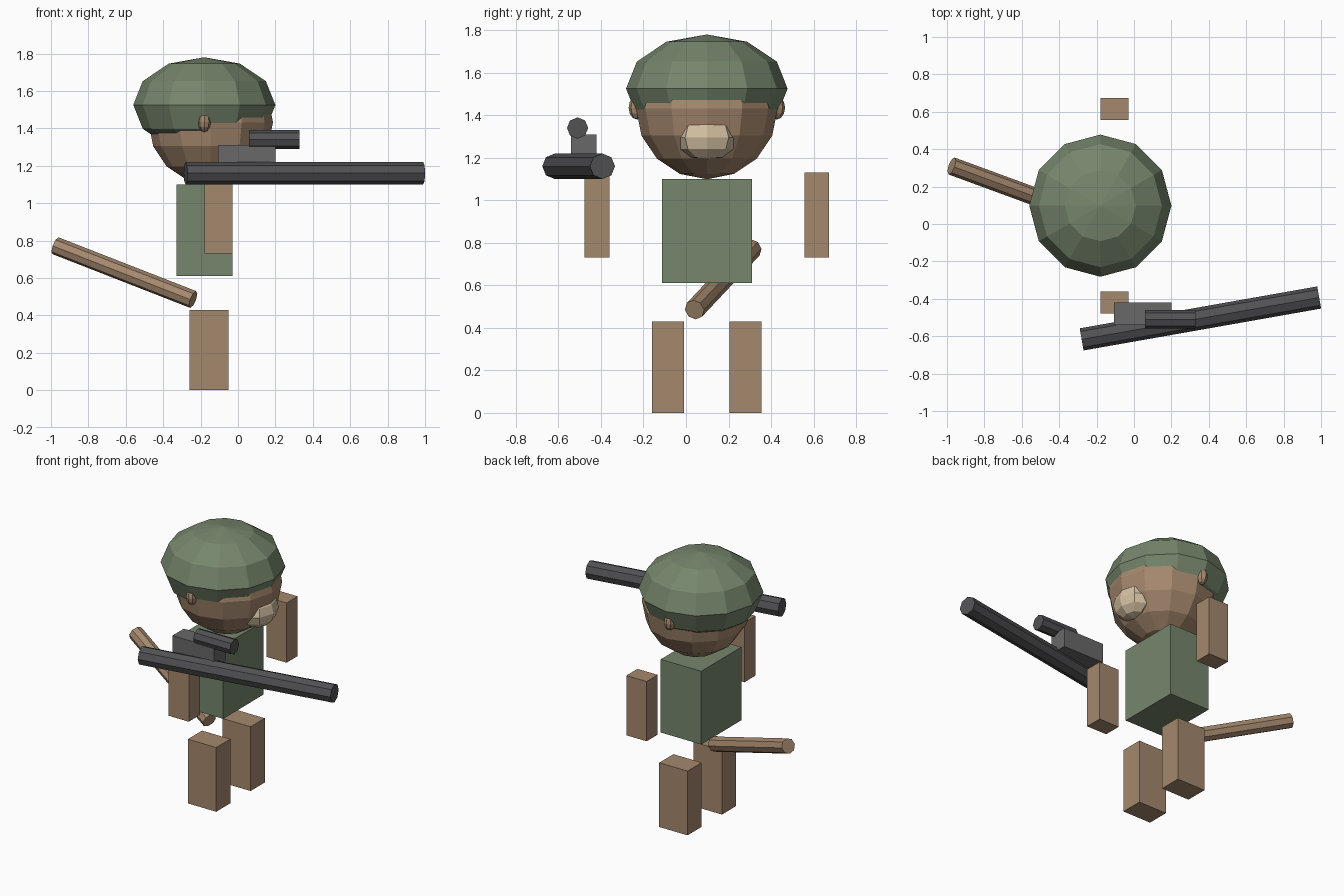
import bpy
from mathutils import Vector

if "Cube" in bpy.data.objects:
    bpy.data.objects.remove(bpy.data.objects["Cube"])


def material(name, hex_code):
    """Flat material from an sRGB hex colour."""
    def lin(c):
        c /= 255
        return c / 12.92 if c <= 0.04045 else ((c + 0.055) / 1.055) ** 2.4
    rgb = [lin(int(hex_code[i:i + 2], 16)) for i in (0, 2, 4)]
    m = bpy.data.materials.new(name)
    m.diffuse_color = (*rgb, 1)
    m.use_nodes = True
    m.node_tree.nodes["Principled BSDF"].inputs["Base Color"].default_value = m.diffuse_color
    return m


SKIN = material("tan_skin", "A5886D")
GREEN = material("olive_green", "76866C")
CREAM = material("cream", "D3BFA2")
DARK = material("dark_metal", "525255")
GREY = material("grey_metal", "686868")


def finish(name, mat):
    ob = bpy.context.object
    ob.name = ob.data.name = name
    ob.data.materials.append(mat)
    return ob


def box(name, lo, hi, mat):
    """Box between two opposite corners."""
    lo, hi = Vector(lo), Vector(hi)
    bpy.ops.mesh.primitive_cube_add(size=1, location=(lo + hi) / 2)
    bpy.context.object.scale = hi - lo
    return finish(name, mat)


def ball(name, centre, radii, segments, rings, mat):
    """Faceted ellipsoid."""
    bpy.ops.mesh.primitive_uv_sphere_add(segments=segments, ring_count=rings,
                                         radius=1, location=centre)
    bpy.context.object.scale = radii
    return finish(name, mat)


def rod(name, start, end, radius, mat):
    """Eight-sided cylinder between two points."""
    a, b = Vector(start), Vector(end)
    bpy.ops.mesh.primitive_cylinder_add(vertices=8, radius=radius,
                                        depth=(b - a).length, location=(a + b) / 2)
    bpy.context.object.rotation_euler = (b - a).to_track_quat('Z', 'Y').to_euler()
    return finish(name, mat)


MID = 0.098  # y of the body's mirror plane

# Body
box("torso", (-0.33, MID - 0.212, 0.61), (-0.03, MID + 0.212, 1.10), GREEN)

# Paired limbs and ears
for side, s in (("right", -1), ("left", 1)):
    def pair_box(name, x, y, z):
        box(f"{side}_{name}", (x[0], MID + s * y - 0.5 * WIDTH[name], z[0]),
            (x[1], MID + s * y + 0.5 * WIDTH[name], z[1]), SKIN)
    WIDTH = {"leg": 0.15, "arm": 0.117}
    pair_box("leg", (-0.26, -0.05), 0.182, (0, 0.43))
    pair_box("arm", (-0.18, -0.03), 0.517, (0.73, 1.13))
    ball(f"{side}_ear", (-0.18, MID + s * 0.328, 1.435), (0.035, 0.04, 0.055), 8, 6, SKIN)

# Head, muzzle and helmet
ball("head", (-0.146, MID, 1.432), (0.333, 0.333, 0.333), 12, 8, SKIN)
ball("muzzle", (0.085, MID, 1.295), (0.11, 0.145, 0.107), 8, 6, CREAM)
ball("helmet", (-0.18, MID, 1.525), (0.38, 0.38, 0.255), 12, 6, GREEN)

# Tail
rod("tail", (-0.24, 0.04, 0.485), (-0.975, 0.31, 0.772), 0.048, SKIN)

# Launcher
rod("barrel", (-0.28, -0.617, 1.16), (0.99, -0.393, 1.16), 0.06, DARK)
box("receiver", (-0.107, -0.54, 1.18), (0.20, -0.42, 1.31), GREY)
rod("scope", (0.06, -0.51, 1.34), (0.33, -0.51, 1.34), 0.05, DARK)
